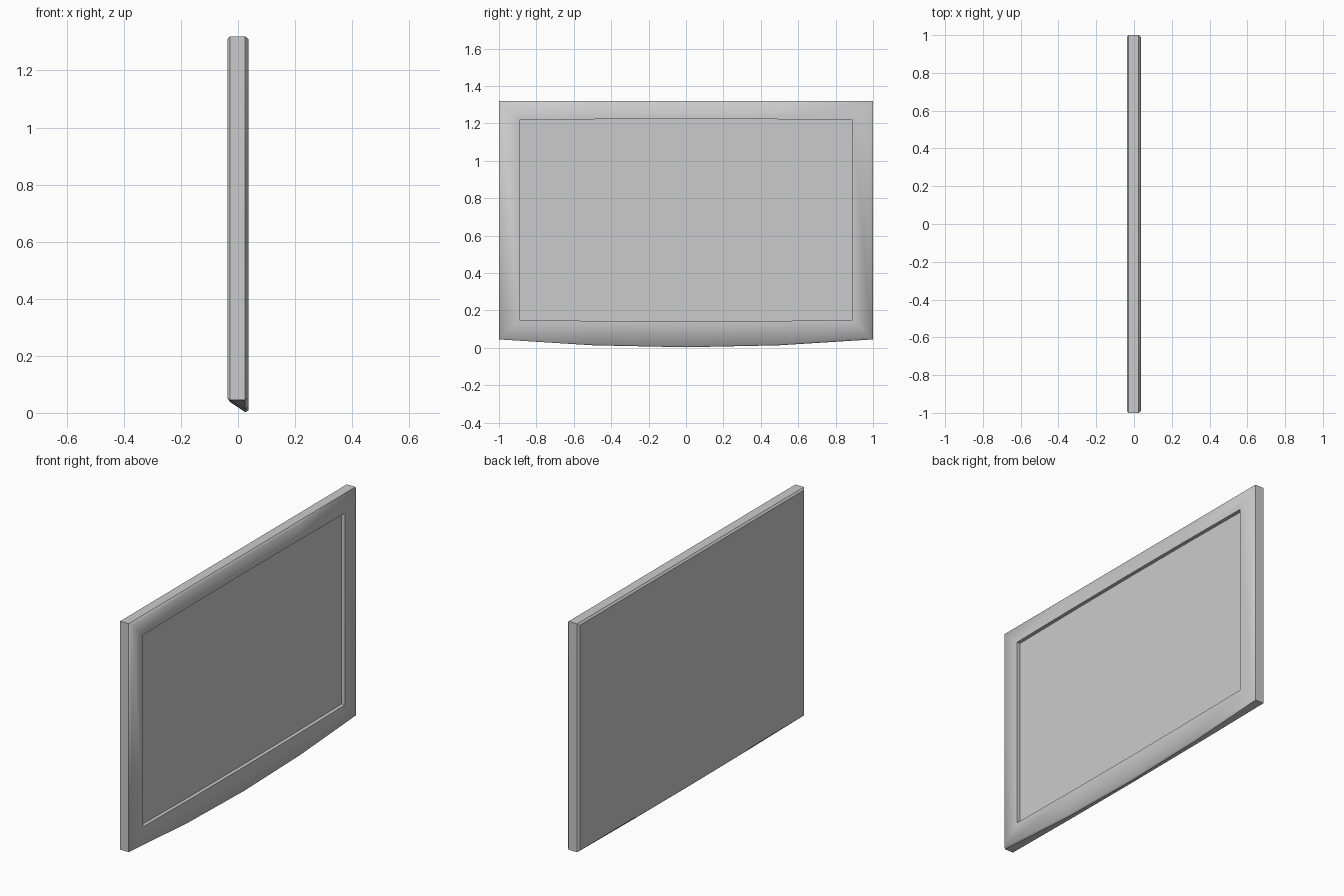
import bpy
import bmesh

if "Cube" in bpy.data.objects:
    bpy.data.objects.remove(bpy.data.objects["Cube"])

STEPS = [-1, -0.5, 0, 0.5, 1]


def ring(bm, x, half, low, high, low_bow=0.0, high_bow=0.0):
    """Closed outline in the y-z plane with bowed bottom and top edges."""
    bottom = [(x, half * t, low - low_bow * (1 - t * t)) for t in STEPS]
    top = [(x, half * t, high + high_bow * (1 - t * t)) for t in reversed(STEPS)]
    return [bm.verts.new(p) for p in bottom + top]


def bridge(bm, a, b, smooth=False):
    n = len(a)
    for i in range(n):
        j = (i + 1) % n
        bm.faces.new((a[i], a[j], b[j], b[i])).smooth = smooth


def finish(bm, name):
    mesh = bpy.data.meshes.new(name)
    bm.normal_update()
    bm.to_mesh(mesh)
    bm.free()
    obj = bpy.data.objects.new(name, mesh)
    bpy.context.collection.objects.link(obj)
    return obj


# Casing: chamfered shell, bowed lower front edge, recess wall
bm = bmesh.new()
rings = [
    ring(bm, -0.037, 0.99, 0.053, 1.31),
    ring(bm, -0.028, 1.0, 0.045, 1.32, 0.007),
    ring(bm, 0.025, 1.0, 0.045, 1.32, 0.042),
    ring(bm, 0.037, 0.99, 0.053, 1.31, 0.045),
    ring(bm, 0.037, 0.89, 0.148, 1.218, 0.006, 0.006),
    ring(bm, 0.017, 0.89, 0.148, 1.218, 0.006, 0.006),
]
for i in range(5):
    bridge(bm, rings[i], rings[i + 1], smooth=i in (2, 3))
bm.faces.new(list(reversed(rings[0])))
finish(bm, "television_casing")

# Screen: flat panel at the bottom of the recess
bm = bmesh.new()
bm.faces.new(ring(bm, 0.017, 0.89, 0.148, 1.218, 0.006, 0.006))
finish(bm, "screen")
